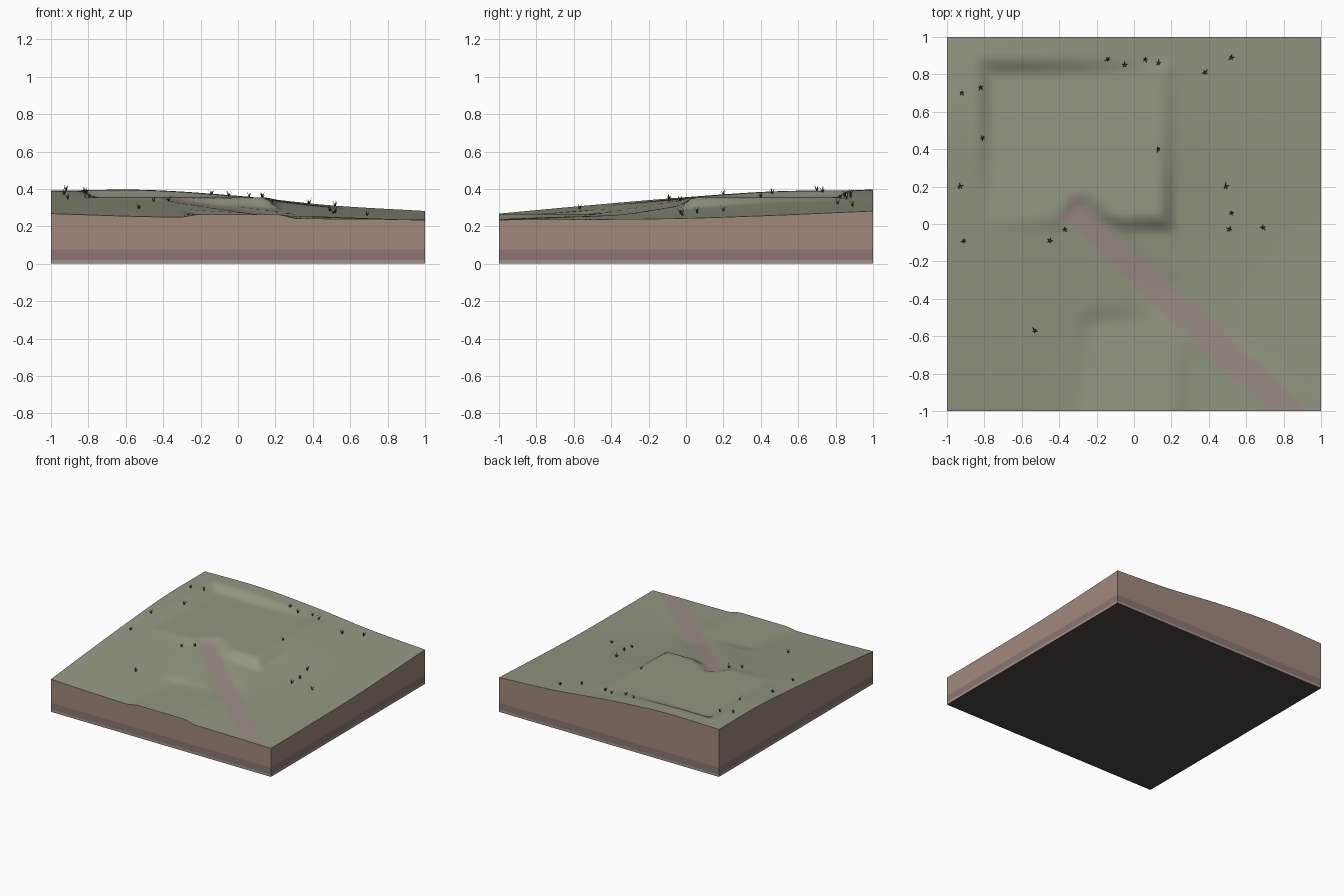
import bpy, bmesh, math, random

if "Cube" in bpy.data.objects:
    bpy.data.objects.remove(bpy.data.objects["Cube"])
random.seed(4)
N = 72                                   # terrain cells per side


def material(name, rgb):
    m = bpy.data.materials.new(name)
    m.diffuse_color = (*rgb, 1)
    m.use_nodes = True
    m.node_tree.nodes["Principled BSDF"].inputs["Base Color"].default_value = m.diffuse_color
    return m


GRASS = material("grass_green", (.29, .31, .22))
ROAD = material("dirt_road", (.33, .27, .235))
SOIL = material("soil", (.36, .25, .20))
SUBSOIL = material("subsoil", (.26, .18, .165))
BEDROCK = material("bedrock", (.36, .30, .26))
BASE = material("base_dark", (.075, .065, .055))
TUFT = material("tuft_green", (.06, .075, .035))

# Hill heights on a 5 x 5 control grid, rows from front to back
CONTROL = [[.268, .252, .246, .240, .235],
           [.314, .298, .270, .249, .237],
           [.356, .344, .312, .270, .243],
           [.388, .384, .352, .298, .260],
           [.390, .395, .363, .312, .282]]


def spline(p, t):
    """Catmull-Rom through evenly spaced values, t in -1..1."""
    q = [2 * p[0] - p[1]] + list(p) + [2 * p[-1] - p[-2]]
    u = (t + 1) * 2
    i = max(0, min(3, int(u)))
    f = u - i
    a, b, c, d = q[i:i + 4]
    return b + .5 * f * (c - a + f * (2 * a - 5 * b + 4 * c - d + f * (3 * (b - c) + d - a)))


def smooth(t):
    t = max(0, min(1, t))
    return t * t * (3 - 2 * t)


def lerp(a, b, t):
    return a + (b - a) * t


R0, R1 = (-.32, .06), (.86, -1.02)       # road centre line


def road_coords(x, y):
    dx, dy = R1[0] - R0[0], R1[1] - R0[1]
    length = math.hypot(dx, dy)
    along = ((x - R0[0]) * dx + (y - R0[1]) * dy) / length
    side = abs((x - R0[0]) * dy - (y - R0[1]) * dx) / length
    return along / length, side


def height(x, y):
    z = spline([spline(row, x) for row in CONTROL], y)
    # large square terrace
    d = max(-.75 - x, x - .13, .05 - y, y - .79, 0)
    z = lerp(z, .355, smooth(1 - d / .10))
    # small rounded terrace
    d = math.hypot(max(-.20 - x, x - .20, 0), max(y + .55, 0))
    z = lerp(z, .264, smooth(1 - d / .12))
    # road ramp
    t, s = road_coords(x, y)
    ramp = lerp(.335, .262, t / .4) if t < .4 else lerp(.262, .236, (t - .4) / .6)
    over = max(-t, 0) * 1.6
    return lerp(z, ramp, smooth(1 - (max(s - .05, 0) + over) / .09))


def finish(name, bm, mats):
    me = bpy.data.meshes.new(name)
    bm.to_mesh(me)
    bm.free()
    for m in mats:
        me.materials.append(m)
    ob = bpy.data.objects.new(name, me)
    bpy.context.collection.objects.link(ob)
    return ob


# Terrain surface with the road as a second material
bm = bmesh.new()
bmesh.ops.create_grid(bm, x_segments=N, y_segments=N, size=1)
for v in bm.verts:
    v.co.z = height(v.co.x, v.co.y)
for f in bm.faces:
    c = f.calc_center_median()
    t, s = road_coords(c.x, c.y)
    f.material_index = int(s < .07 and t > -.04)
    f.smooth = True
finish("terrain", bm, [GRASS, ROAD])

# Layered side walls, each a ring round the tile
side = [-1 + 2 * i / N for i in range(N)]
ring = ([(t, -1) for t in side] + [(1, t) for t in side] +
        [(-t, 1) for t in side] + [(-1, -t) for t in side])


def wall(name, low, top, mat):
    bm = bmesh.new()
    a = [bm.verts.new((x, y, low)) for x, y in ring]
    b = [bm.verts.new((x, y, top(x, y))) for x, y in ring]
    for i in range(len(ring)):
        j = (i + 1) % len(ring)
        bm.faces.new((a[i], a[j], b[j], b[i]))
    finish(name, bm, [mat])


wall("soil_layer", .075, height, SOIL)
wall("subsoil_layer", .02, lambda x, y: .075, SUBSOIL)
wall("bedrock_layer", 0, lambda x, y: .02, BEDROCK)

# Underside
bm = bmesh.new()
bmesh.ops.create_grid(bm, x_segments=1, y_segments=1, size=1)
bmesh.ops.reverse_faces(bm, faces=bm.faces)
finish("underside", bm, [BASE])

# Grass tufts: thin leaning blades
TUFTS = [(-.92, .70), (-.82, .73), (-.81, .46), (-.93, .20), (-.91, -.09),
         (-.45, -.09), (-.37, -.03), (-.53, -.57), (.13, .40), (-.14, .88),
         (-.05, .85), (.06, .88), (.13, .86), (.38, .81), (.52, .89),
         (.49, .20), (.52, .06), (.51, -.03), (.69, -.02)]
bm = bmesh.new()
for x, y in TUFTS:
    z = height(x, y) - .004
    turn = random.uniform(0, math.tau)
    for k in range(5):
        a = turn + k * math.tau / 5
        c, s = math.cos(a), math.sin(a)
        lean, h = random.uniform(.012, .022), random.uniform(.026, .038)
        w = .0045
        pts = [(x - s * w, y + c * w, z), (x + s * w, y - c * w, z),
               (x + c * lean, y + s * lean, z + h)]
        bm.faces.new([bm.verts.new(p) for p in pts])
finish("grass_tufts", bm, [TUFT])
